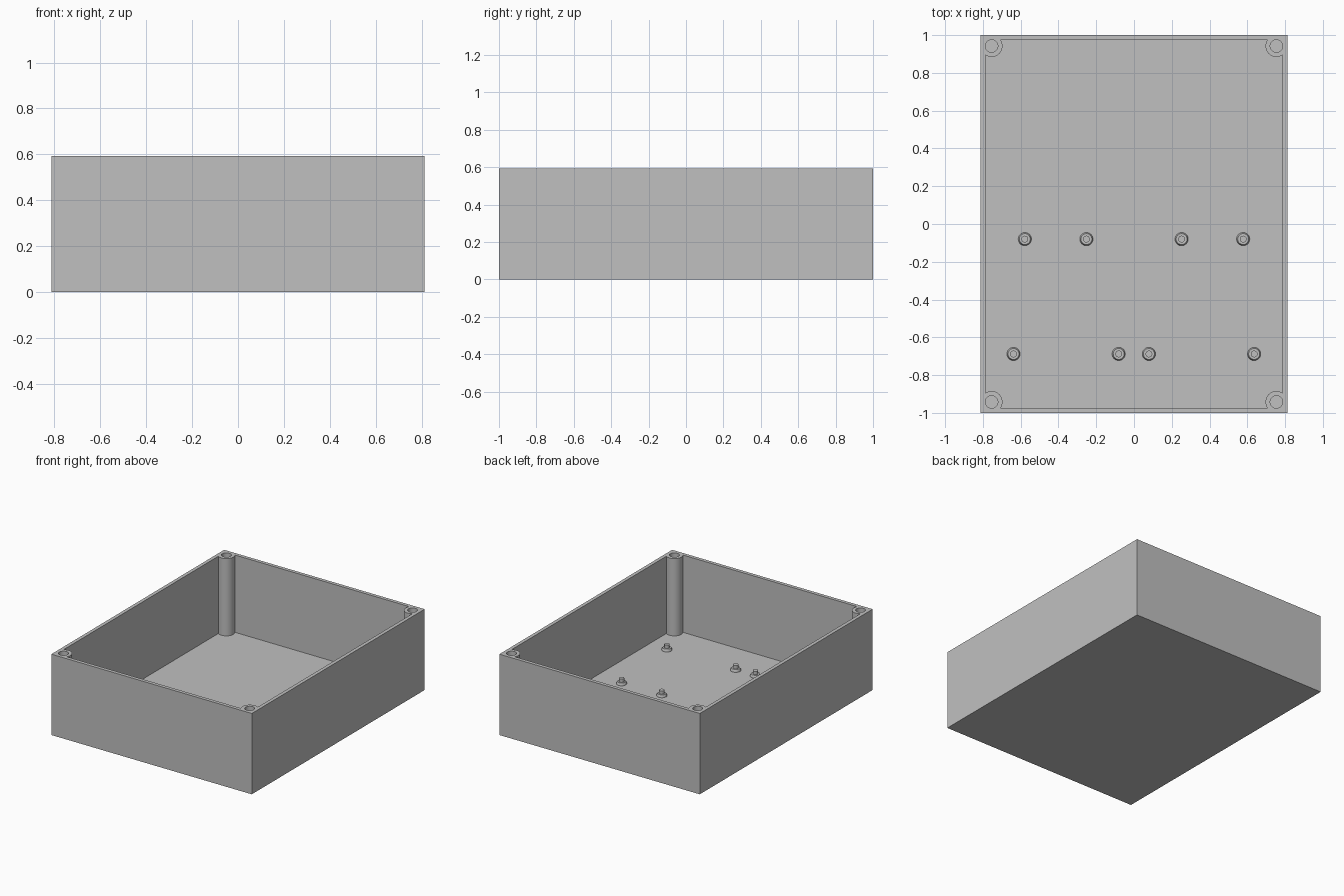
import bpy
import bmesh
import math
from mathutils import Matrix

W, L, H = 1.624, 2.0, 0.592      # outer size
WALL = 0.026                     # wall and floor thickness
POST_X, POST_Y = 0.754, 0.942    # corner post centres
POST_R, HOLE_R = 0.0575, 0.033

cube = bpy.data.objects.get("Cube")
if cube:
    bpy.data.objects.remove(cube, do_unlink=True)

grey = bpy.data.materials.new("plain grey")
grey.use_nodes = True
colour = (0.53, 0.53, 0.53, 1)
grey.diffuse_color = colour
grey.node_tree.nodes["Principled BSDF"].inputs["Base Color"].default_value = colour


def make_object(name, bm):
    mesh = bpy.data.meshes.new(name)
    bm.to_mesh(mesh)
    bm.free()
    mesh.materials.append(grey)
    obj = bpy.data.objects.new(name, mesh)
    bpy.context.collection.objects.link(obj)
    return obj


def block(name, sx, sy, z0, z1):
    bm = bmesh.new()
    place = Matrix.Translation((0, 0, (z0 + z1) / 2)) @ Matrix.Diagonal((sx, sy, z1 - z0, 1))
    bmesh.ops.create_cube(bm, size=1, matrix=place)
    return make_object(name, bm)


def corner_cylinders(name, radius, z0, z1):
    bm = bmesh.new()
    for sx in (-1, 1):
        for sy in (-1, 1):
            bmesh.ops.create_cone(
                bm, cap_ends=True, segments=48, radius1=radius, radius2=radius, depth=z1 - z0,
                matrix=Matrix.Translation((sx * POST_X, sy * POST_Y, (z0 + z1) / 2)))
    return make_object(name, bm)


def cut(target, cutter):
    mod = target.modifiers.new("cut", "BOOLEAN")
    mod.operation = "DIFFERENCE"
    mod.solver = "EXACT"
    mod.object = cutter
    bpy.context.view_layer.update()
    graph = bpy.context.evaluated_depsgraph_get()
    mesh = bpy.data.meshes.new_from_object(target.evaluated_get(graph))
    target.modifiers.clear()
    target.data = mesh
    bpy.data.objects.remove(cutter, do_unlink=True)


def smooth(obj):
    bpy.ops.object.select_all(action="DESELECT")
    obj.select_set(True)
    bpy.context.view_layer.objects.active = obj
    bpy.ops.object.shade_smooth_by_angle(angle=math.radians(30))


# Open case: the cavity leaves the corner posts standing, then screw holes are bored
case = block("case", W, L, 0, H)
cavity = block("cavity_cutter", W - 2 * WALL, L - 2 * WALL, WALL, H + 0.1)
cut(cavity, corner_cylinders("post_cutter", POST_R, -0.1, H + 0.2))
cut(case, cavity)
cut(case, corner_cylinders("screw_hole_cutter", HOLE_R, WALL + 0.01, H + 0.1))
smooth(case)

# Stepped mounting pegs on the floor: flared foot, shoulder and pin
PEG_PROFILE = [(0.035, 0), (0.035, 0.006), (0.029, 0.018), (0.018, 0.018), (0.018, 0.042), (0, 0.042)]


def peg(name, x, y):
    bm = bmesh.new()
    verts = [bm.verts.new((r, 0, z)) for r, z in PEG_PROFILE]
    edges = [bm.edges.new(pair) for pair in zip(verts, verts[1:])]
    bmesh.ops.spin(bm, geom=verts + edges, axis=(0, 0, 1), cent=(0, 0, 0),
                   angle=math.tau, steps=32)
    bmesh.ops.remove_doubles(bm, verts=bm.verts, dist=0.0001)
    bmesh.ops.recalc_face_normals(bm, faces=bm.faces)
    # The top centre must face upward
    top = max(bm.faces, key=lambda f: f.calc_center_median().z)
    if top.normal.z < 0:
        bmesh.ops.reverse_faces(bm, faces=bm.faces)
    obj = make_object(name, bm)
    obj.location = (x, y, WALL)
    smooth(obj)


for row, y, xs in (("rear", -0.08, (-0.578, -0.252, 0.252, 0.578)),
                   ("front", -0.688, (-0.638, -0.081, 0.079, 0.636))):
    for i, x in enumerate(xs, 1):
        peg(f"{row}_mounting_peg_{i}", x, y)
